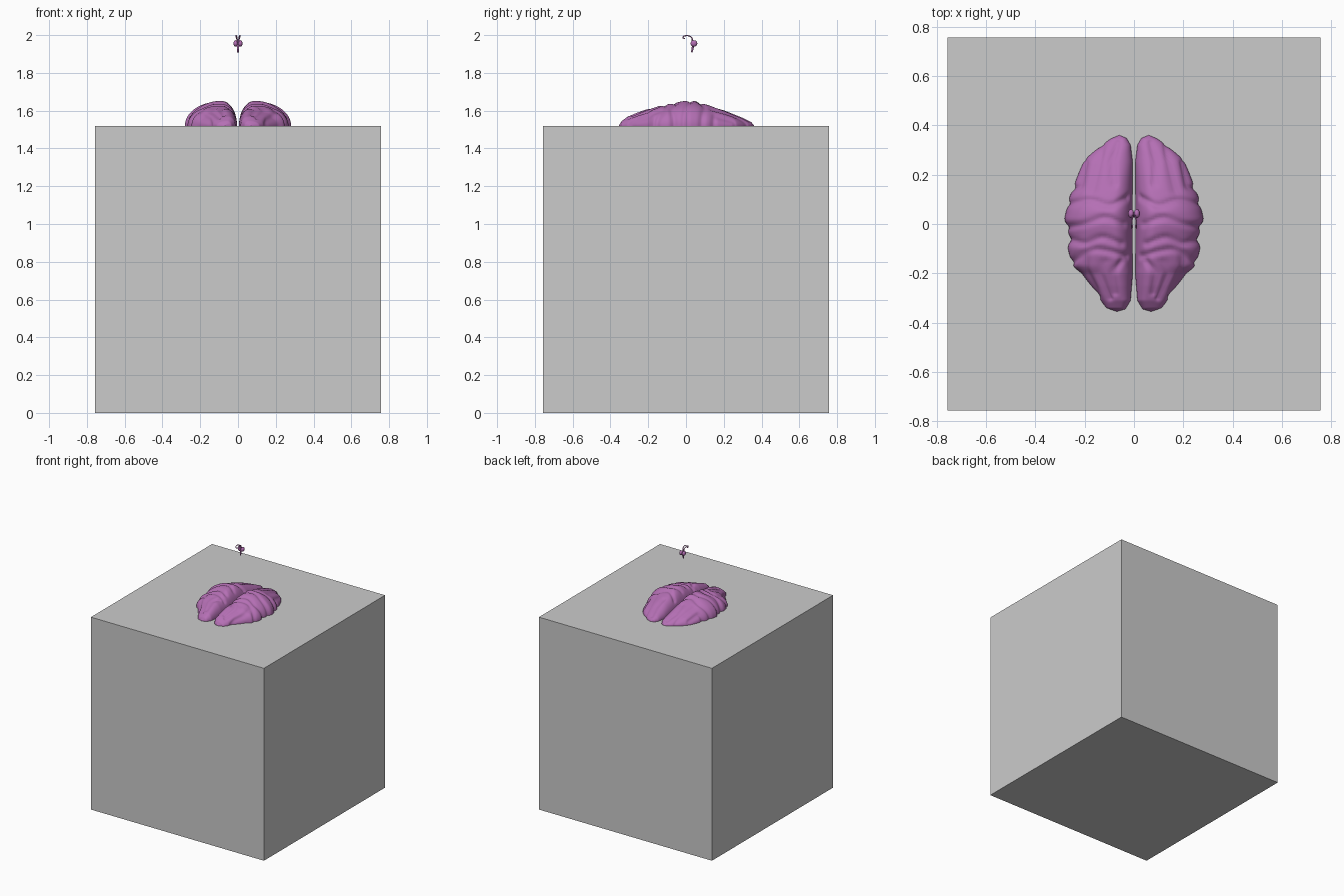
import bpy, bmesh, math
from mathutils import Vector

if "Cube" in bpy.data.objects:
    bpy.data.objects.remove(bpy.data.objects["Cube"])

mat = bpy.data.materials.new("brain_pink")
mat.diffuse_color = (0.46, 0.16, 0.46, 1)
mat.use_nodes = True
mat.node_tree.nodes["Principled BSDF"].inputs["Base Color"].default_value = mat.diffuse_color


def finish(ob, name):
    ob.name = name
    ob.data.materials.append(mat)
    if ob.type == 'MESH':
        for p in ob.data.polygons:
            p.use_smooth = True


def mirror(ob):
    m = ob.modifiers.new("mirror", 'MIRROR')
    m.use_mirror_merge = False


def lerp(table, v):
    if v <= table[0][0]:
        return table[0][1]
    for (a, p), (b, q) in zip(table, table[1:]):
        if v <= b:
            return p + (q - p) * (v - a) / (b - a)
    return table[-1][1]


# Block the brain sits in
bpy.ops.mesh.primitive_cube_add(size=1, location=(0, 0, 0.76))
block = bpy.context.object
block.name = "block"
block.scale = (1.512, 1.512, 1.52)

# Brain outline in plan, height profile and groove paths for one hemisphere
BASE = 1.52
outer = [(-.355, .07), (-.34, .112), (-.29, .15), (-.2, .212), (-.17, .25), (-.1, .268),
         (-.05, .262), (.02, .282), (.1, .265), (.17, .238), (.25, .21), (.28, .178),
         (.32, .13), (.345, .095), (.36, .06)]
inner = [(-.355, .07), (-.345, .035), (-.31, .014), (-.2, .005), (.25, .005),
         (.32, .014), (.348, .03), (.36, .06)]
height = [(-.355, .002), (-.34, .025), (-.31, .048), (-.25, .073), (-.2, .09), (-.1, .115),
          (0, .133), (.05, .131), (.1, .115), (.2, .083), (.3, .042), (.345, .02), (.36, .002)]
grooves = [
    [(.02, .11), (.1, .07), (.18, .10), (.28, .08)],
    [(.04, .0), (.12, .03), (.2, .0), (.29, -.015)],
    [(.05, -.08), (.13, -.05), (.2, -.08), (.28, -.06)],
    [(.03, -.13), (.1, -.11), (.16, -.1), (.21, -.12), (.26, -.16)],
    [(.2, -.12), (.2, -.18), (.16, -.26), (.15, -.3)],
    [(.05, -.15), (.09, -.2), (.08, -.28)],
    [(.12, -.15), (.14, -.2), (.1, -.3)],
    [(.07, .33), (.09, .25), (.08, .16)],
    [(.13, .32), (.15, .22), (.17, .13)],
    [(.2, .25), (.22, .15), (.28, .14)],
]


def dent(x, y):
    p = Vector((x, y))
    total = 0
    for path in grooves:
        best = 9
        for a, b in zip(path, path[1:]):
            a, b = Vector(a), Vector(b)
            d = b - a
            t = max(0, min(1, (p - a).dot(d) / d.length_squared))
            best = min(best, (p - a - d * t).length)
        total = max(total, math.exp(-(best / .011) ** 2))
    return total


# Hemispheres: lofted cross-sections with grooves pressed in
ROWS, SEG = 120, 64
bm = bmesh.new()
rings = []
for i in range(1, ROWS):
    y = .0025 - .3575 * math.cos(math.pi * i / ROWS)
    xi, xo, h = lerp(inner, y), lerp(outer, y), lerp(height, y)
    cx = xi + .3 * (xo - xi)
    ring = []
    for j in range(SEG):
        t = 2 * math.pi * j / SEG
        c, s = math.cos(t), math.sin(t)
        dx = ((xo - cx) if c > 0 else (cx - xi)) * c
        dz = (h if s > 0 else .8 * h) * s
        k = .012 * dent(cx + dx, y) * min(1, h / .05)
        r = math.hypot(dx, dz)
        f = max(.5, 1 - k / max(r, .001)) if c > -.8 else 1
        ring.append(bm.verts.new((cx + dx * f, y, BASE + dz * f)))
    rings.append(ring)
for a, b in zip(rings, rings[1:]):
    for j in range(SEG):
        n = (j + 1) % SEG
        bm.faces.new((a[j], a[n], b[n], b[j]))
bm.faces.new(rings[0])
bm.faces.new(rings[-1])
bmesh.ops.recalc_face_normals(bm, faces=bm.faces)
me = bpy.data.meshes.new("brain_hemispheres")
bm.to_mesh(me)
bm.free()
brain = bpy.data.objects.new("brain_hemispheres", me)
bpy.context.collection.objects.link(brain)
finish(brain, "brain_hemispheres")
mirror(brain)
sm = brain.modifiers.new("soften", 'SMOOTH')
sm.factor, sm.iterations = .5, 2


# Floating inner-brain core: paired lobes, stem and curled arms
def ball(name, loc, scale):
    bpy.ops.mesh.primitive_uv_sphere_add(segments=20, ring_count=12, radius=1)
    ob = bpy.context.object
    for v in ob.data.vertices:
        v.co = Vector(v.co[k] * scale[k] + loc[k] for k in range(3))
    finish(ob, name)
    return ob


def tube(name, pts):
    cu = bpy.data.curves.new(name, 'CURVE')
    cu.dimensions = '3D'
    cu.bevel_depth = 1
    cu.bevel_resolution = 3
    cu.use_fill_caps = True
    sp = cu.splines.new('BEZIER')
    sp.bezier_points.add(len(pts) - 1)
    for bp, p in zip(sp.bezier_points, pts):
        bp.co = p[:3]
        bp.radius = p[3]
        bp.handle_left_type = bp.handle_right_type = 'AUTO'
    ob = bpy.data.objects.new(name, cu)
    bpy.context.collection.objects.link(ob)
    finish(ob, name)
    return ob


mirror(ball("core_lobe", (.012, .042, 1.956), (.012, .018, .017)))
tube("core_stem", [(0, .038, 1.955, .007), (0, .036, 1.935, .006), (0, .03, 1.909, .004)])
for s in (-1, 1):
    tube("core_arm", [(s * .004, .033, 1.96, .004), (s * .005, .031, 1.985, .003),
                      (s * .008, .018, 1.995, .003), (s * .01, -.005, 1.996, .003),
                      (s * .009, -.016, 1.988, .003), (s * .006, -.006, 1.98, .003)])
